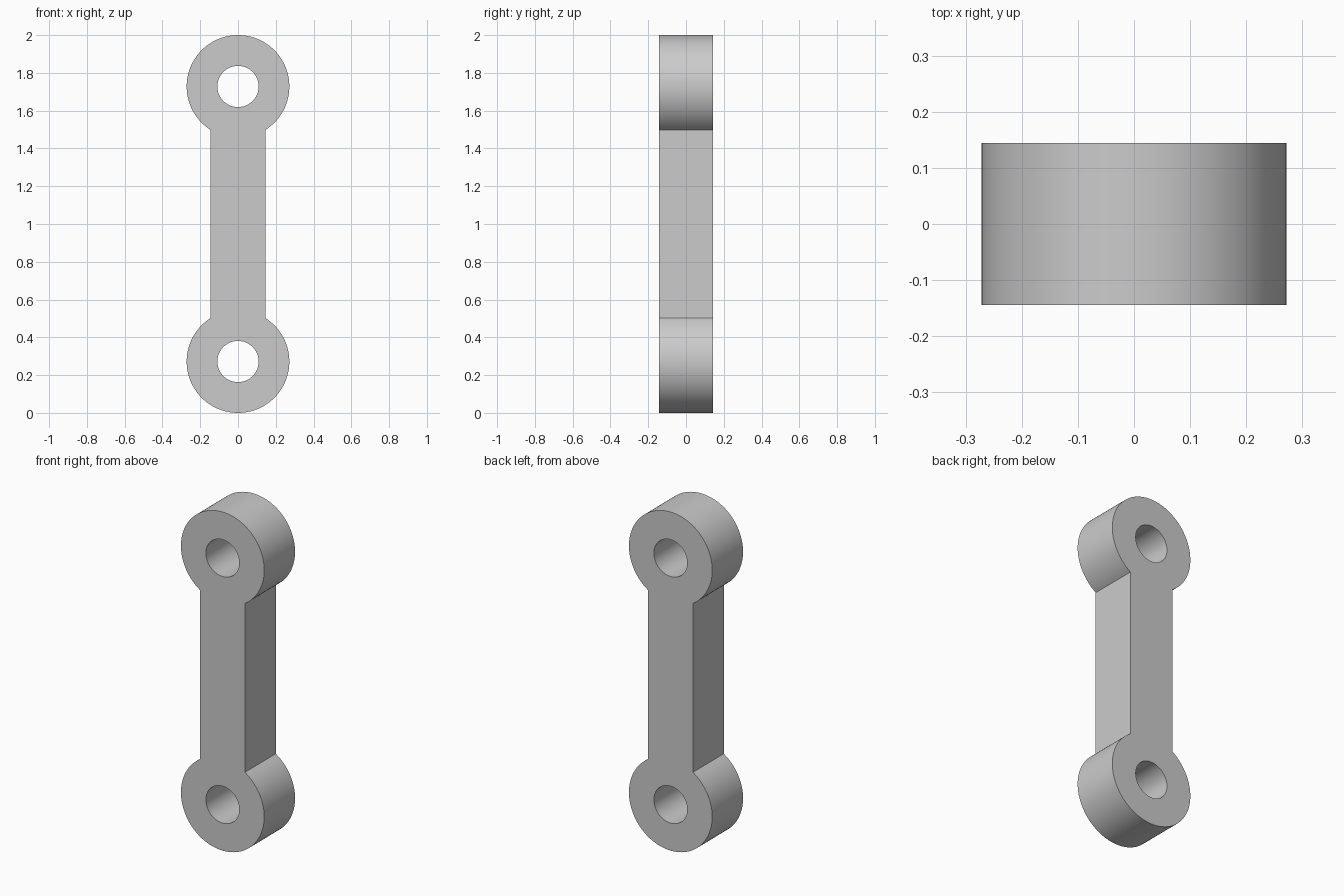
import bpy, bmesh
from math import asin, cos, sin, pi

cube = bpy.data.objects.get("Cube")
if cube:
    bpy.data.objects.remove(cube, do_unlink=True)

EYE_R, HOLE_R = 0.272, 0.109
SHANK_HALF, DEPTH = 0.146, 0.288
EYE_Z = (EYE_R, 2 - EYE_R)
NECK_SEGS, OUTER_SEGS = 16, 80

grey = bpy.data.materials.new("plain grey")
grey.use_nodes = True
colour = (0.6, 0.6, 0.6, 1)
grey.diffuse_color = colour
grey.node_tree.nodes["Principled BSDF"].inputs["Base Color"].default_value = colour

bm = bmesh.new()
front_y = -DEPTH / 2
neck = asin(SHANK_HALF / EYE_R)


def eye(center_z, facing):
    """Flat ring; returns the rim vertices of the neck, where the shank joins."""
    angles = [-neck + 2 * neck * i / NECK_SEGS for i in range(NECK_SEGS)]
    angles += [neck + 2 * (pi - neck) * i / OUTER_SEGS for i in range(OUTER_SEGS)]

    def circle(r):
        return [bm.verts.new((r * sin(a), front_y, center_z + facing * r * cos(a)))
                for a in angles]

    rim, hole = circle(EYE_R), circle(HOLE_R)
    for i in range(len(angles)):
        j = (i + 1) % len(angles)
        bm.faces.new((rim[i], rim[j], hole[j], hole[i]))
    return rim[:NECK_SEGS + 1]


# Eyes at both ends, joined by strips of the straight shank
lower = eye(EYE_Z[0], 1)
upper = eye(EYE_Z[1], -1)
for i in range(NECK_SEGS):
    bm.faces.new((lower[i], lower[i + 1], upper[i + 1], upper[i]))

# Thicken the flat profile from front to back
result = bmesh.ops.extrude_face_region(bm, geom=bm.faces[:], use_keep_orig=True)
moved = [g for g in result["geom"] if isinstance(g, bmesh.types.BMVert)]
bmesh.ops.translate(bm, verts=moved, vec=(0, DEPTH, 0))
bmesh.ops.recalc_face_normals(bm, faces=bm.faces[:])

mesh = bpy.data.meshes.new("connecting_link")
bm.to_mesh(mesh)
bm.free()
mesh.materials.append(grey)
link = bpy.data.objects.new("connecting_link", mesh)
bpy.context.collection.objects.link(link)

# Smooth bores and rims, crisp edges elsewhere
bpy.ops.object.select_all(action="DESELECT")
link.select_set(True)
bpy.context.view_layer.objects.active = link
bpy.ops.object.shade_smooth_by_angle(angle=pi / 6)
